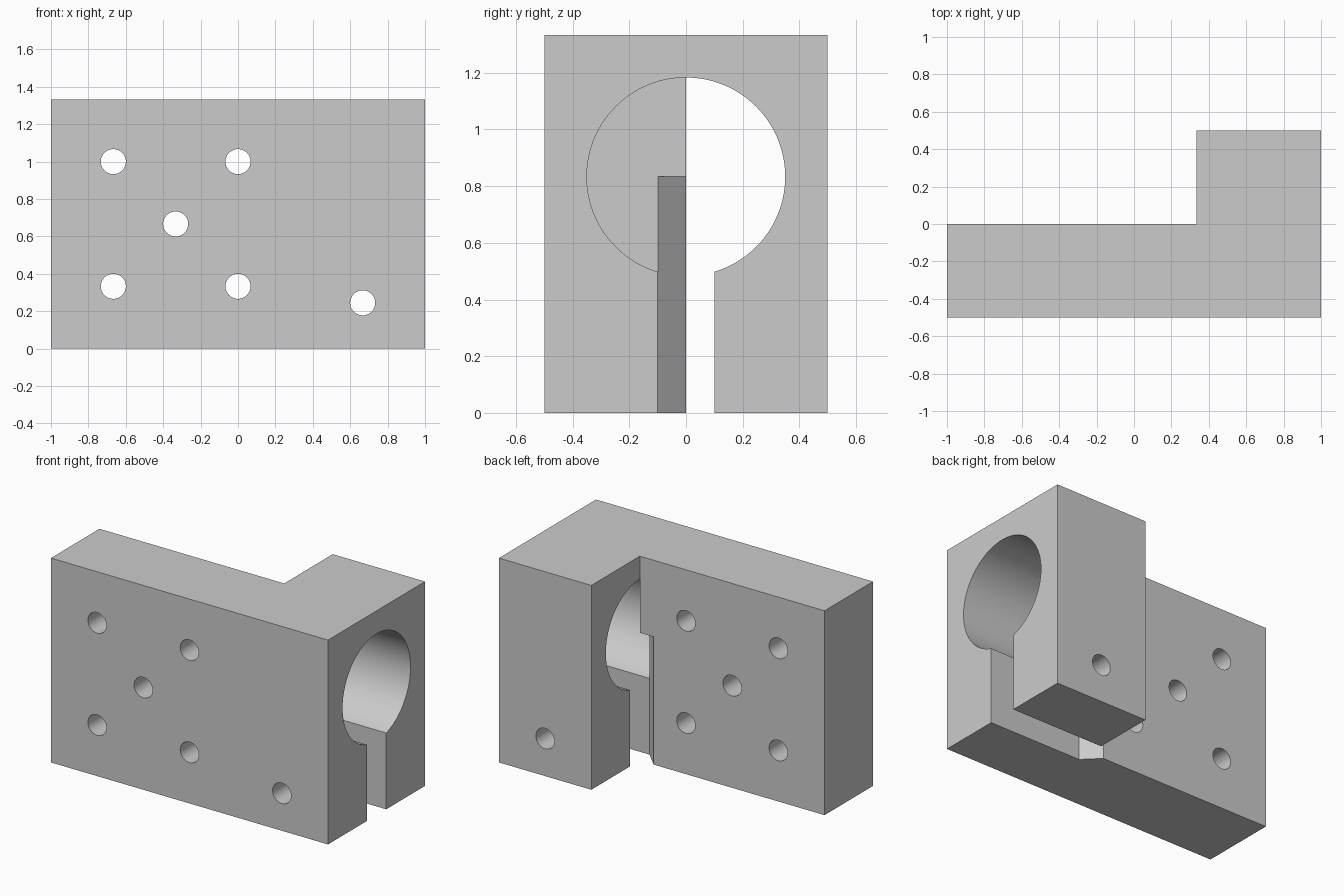
import bpy, bmesh, math
from mathutils import Vector

if "Cube" in bpy.data.objects:
    bpy.data.objects.remove(bpy.data.objects["Cube"], do_unlink=True)

HEIGHT = 4 / 3
STEP_X = 1 / 3       # where the slab meets the clamp block
BORE_Z = 5 / 6       # height of the bore axis
BORE_R = 0.35
SLOT = 0.1           # half width of the clamp slot
HOLE_R = 0.067

metal = bpy.data.materials.new("plain grey")
metal.use_nodes = True
grey = (0.6, 0.6, 0.6, 1)
metal.diffuse_color = grey
metal.node_tree.nodes["Principled BSDF"].inputs["Base Color"].default_value = grey


def prism(name, outline, sweep):
    """Extrude a closed outline of 3D points along a vector."""
    bm = bmesh.new()
    face = bm.faces.new([bm.verts.new(p) for p in outline])
    grown = bmesh.ops.extrude_face_region(bm, geom=[face])["geom"]
    moved = [v for v in grown if isinstance(v, bmesh.types.BMVert)]
    bmesh.ops.translate(bm, verts=moved, vec=Vector(sweep))
    bmesh.ops.recalc_face_normals(bm, faces=bm.faces)
    mesh = bpy.data.meshes.new(name)
    bm.to_mesh(mesh)
    bm.free()
    mesh.materials.append(metal)
    obj = bpy.data.objects.new(name, mesh)
    bpy.context.collection.objects.link(obj)
    return obj


def circle(radius, count):
    return [(radius * math.cos(math.tau * i / count),
             radius * math.sin(math.tau * i / count)) for i in range(count)]


# L-shaped body: mounting slab with a clamp block at its left end
plan = [(-1, -0.5), (1, -0.5), (1, 0.5), (STEP_X, 0.5), (STEP_X, 0), (-1, 0)]
body = prism("clamp_bracket", [(x, y, 0) for x, y in plan], (0, 0, HEIGHT))

# Round bore, running just past the step for a clean cut
bore = prism("bore_cutter",
             [(STEP_X - 0.0008, a, BORE_Z + b) for a, b in circle(BORE_R, 128)],
             (1, 0, 0))

# Clamp slot below the bore, with an angled inner end
slot_plan = [(1.2, -SLOT), (STEP_X, -SLOT), (STEP_X - 0.15, 0.05),
             (STEP_X - 0.15, SLOT), (1.2, SLOT)]
slot = prism("slot_cutter", [(x, y, -0.1) for x, y in slot_plan],
             (0, 0, BORE_Z + 0.1))

# Five mounting holes and one clamp screw hole
spots = [(-2 / 3, 1), (0, 1), (-1 / 3, 2 / 3), (-2 / 3, 1 / 3), (0, 1 / 3),
         (2 / 3, 0.245)]
holes = [prism("hole_cutter", [(x + a, -0.7, z + b) for a, b in circle(HOLE_R, 48)],
               (0, 1.4, 0)) for x, z in spots]

# Cut the openings, then drop the cutters
cutters = [bore, slot] + holes
for cutter in cutters:
    cutter.hide_render = True
    mod = body.modifiers.new(cutter.name, 'BOOLEAN')
    mod.operation = 'DIFFERENCE'
    mod.solver = 'EXACT'
    mod.object = cutter

bpy.ops.object.select_all(action='DESELECT')
body.select_set(True)
bpy.context.view_layer.objects.active = body
for mod in list(body.modifiers):
    bpy.ops.object.modifier_apply(modifier=mod.name)
for cutter in cutters:
    bpy.data.objects.remove(cutter, do_unlink=True)

bpy.ops.object.shade_smooth_by_angle(angle=math.radians(30))
